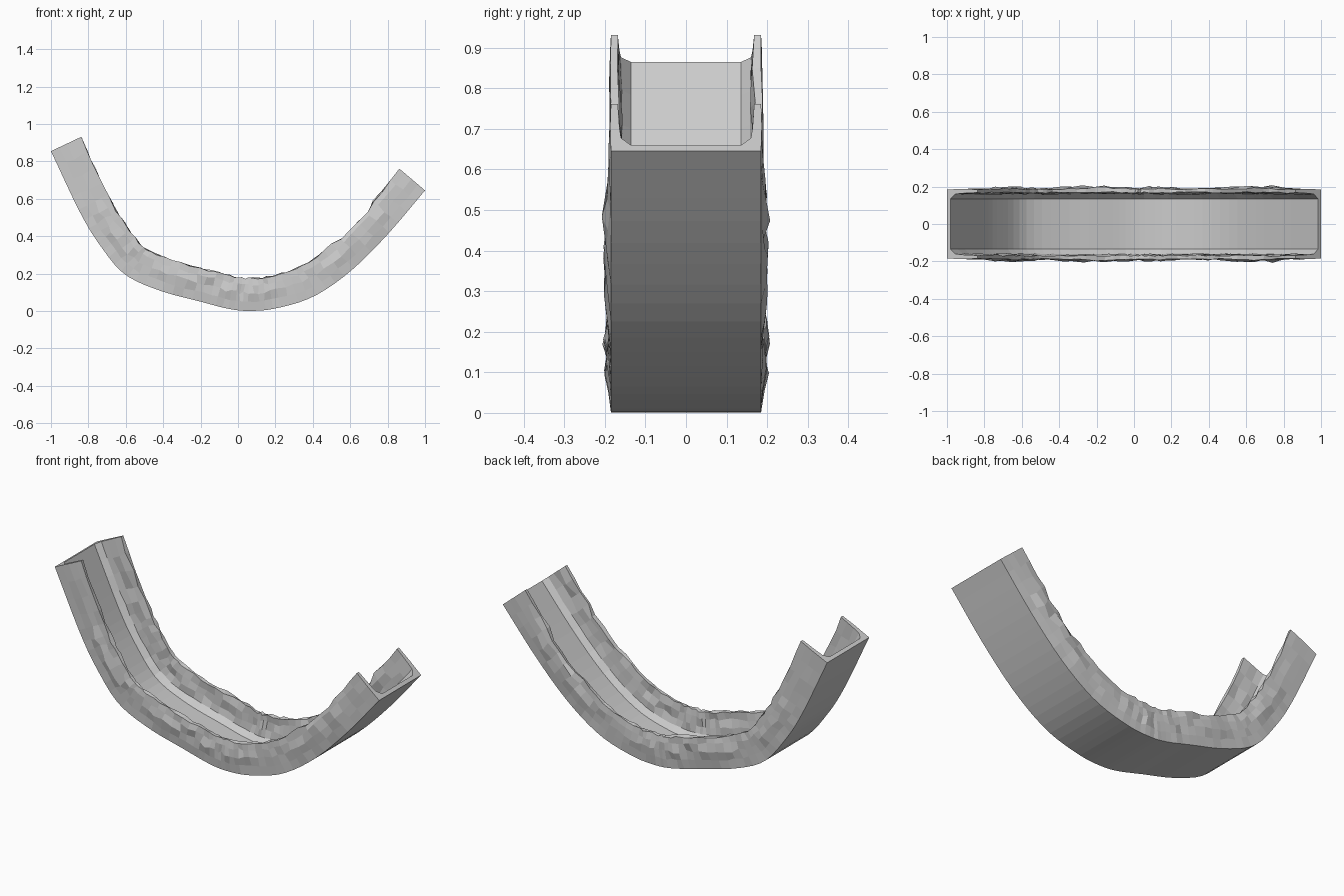
import bpy, bmesh, random
from mathutils import Vector

if "Cube" in bpy.data.objects:
    bpy.data.objects.remove(bpy.data.objects["Cube"])

random.seed(7)
SEGMENTS = 50

# Underside curve of the trough (x, z)
PATH = [(-1, .855), (-.847, .532), (-.74, .355), (-.607, .198), (-.42, .11), (-.206, .052),
        (-.05, .012), (.06, .001), (.2, .014), (.4, .076), (.6, .212), (.8, .41), (1, .645)]
# How far the rough walls bulge outward along x
BULGE = [(-1, 0), (-.8, .013), (-.7, .015), (-.5, .009), (-.25, .031), (0, .009), (.12, .017),
         (.3, .005), (.5, .013), (.77, .025), (.9, .008), (1, 0)]
# Half cross-section (y, height above underside, roughness), floor edge to outer bottom edge
PROFILE = [(.135, .022, 0), (.160, .05, .3), (.164, .09, 1), (.166, .135, 1), (.168, .18, .5),
           (.185, .18, .5), (.186, .14, .8), (.187, .095, 1.1), (.186, .05, .5), (.185, 0, 0)]


def spline(t):
    """Catmull-Rom point on PATH for t in 0..1."""
    n = len(PATH) - 1
    i = min(int(t * n), n - 1)
    f = t * n - i
    pts = [Vector(p) for p in PATH]
    b, c = pts[i], pts[i + 1]
    a = pts[i - 1] if i > 0 else 2 * b - c
    d = pts[i + 2] if i + 2 <= n else 2 * c - b
    return .5 * (2 * b + (c - a) * f + (2 * a - 5 * b + 4 * c - d) * f * f
                 + (3 * b - a - 3 * c + d) * f ** 3)


def bulge(x):
    for (x0, v0), (x1, v1) in zip(BULGE, BULGE[1:]):
        if x <= x1:
            return v0 + (v1 - v0) * (x - x0) / (x1 - x0)
    return 0


def ring(bm, k):
    """One cross-section, square to the path, with hewn bumps on both walls."""
    t = k / SEGMENTS
    p = spline(t)
    tan = (spline(min(t + .004, 1)) - spline(max(t - .004, 0))).normalized()
    nor = Vector((-tan.y, tan.x))
    inside = 0 < k < SEGMENTS
    sides = {1: [], -1: []}
    for j, (y, h, rough) in enumerate(PROFILE):
        outer = j >= 5
        shared = random.uniform(.1, 1.0)
        for s in (1, -1):
            dy = dh = dt = 0
            if inside and rough:
                amp = bulge(p.x)
                if outer:
                    dy = amp * rough * shared + random.uniform(-.003, .002)
                else:
                    dy = rough * random.uniform(-.012, .006) + amp * rough * .3
                dt = rough * random.uniform(-.007, .007)
                if h > .17:
                    dh = random.uniform(-.012, 0) - (.016 if .66 < p.x < .85 else 0)
                else:
                    dh = rough * random.uniform(-.008, .008)
            q = p + nor * (h + dh) + tan * dt
            sides[s].append(bm.verts.new((q.x, s * (y + dy), q.y)))
    return sides[1] + sides[-1][::-1]


# Curved trough: smooth floor and underside, rough side walls
bm = bmesh.new()
rings = [ring(bm, k) for k in range(SEGMENTS + 1)]
n = len(rings[0])
for a, b in zip(rings, rings[1:]):
    for j in range(n):
        m = (j + 1) % n
        bm.faces.new((a[j], a[m], b[m], b[j]))

# End caps: floor strip plus the two walls
last = len(PROFILE) - 1
for r in (rings[0], rings[-1]):
    bm.faces.new((r[0], r[last], r[last + 1], r[n - 1]))
    bm.faces.new(r[:last + 1])
    bm.faces.new(r[last + 1:])
bmesh.ops.recalc_face_normals(bm, faces=bm.faces)

mesh = bpy.data.meshes.new("curved_trough")
bm.to_mesh(mesh)
bm.free()
bpy.context.collection.objects.link(bpy.data.objects.new("curved_trough", mesh))
